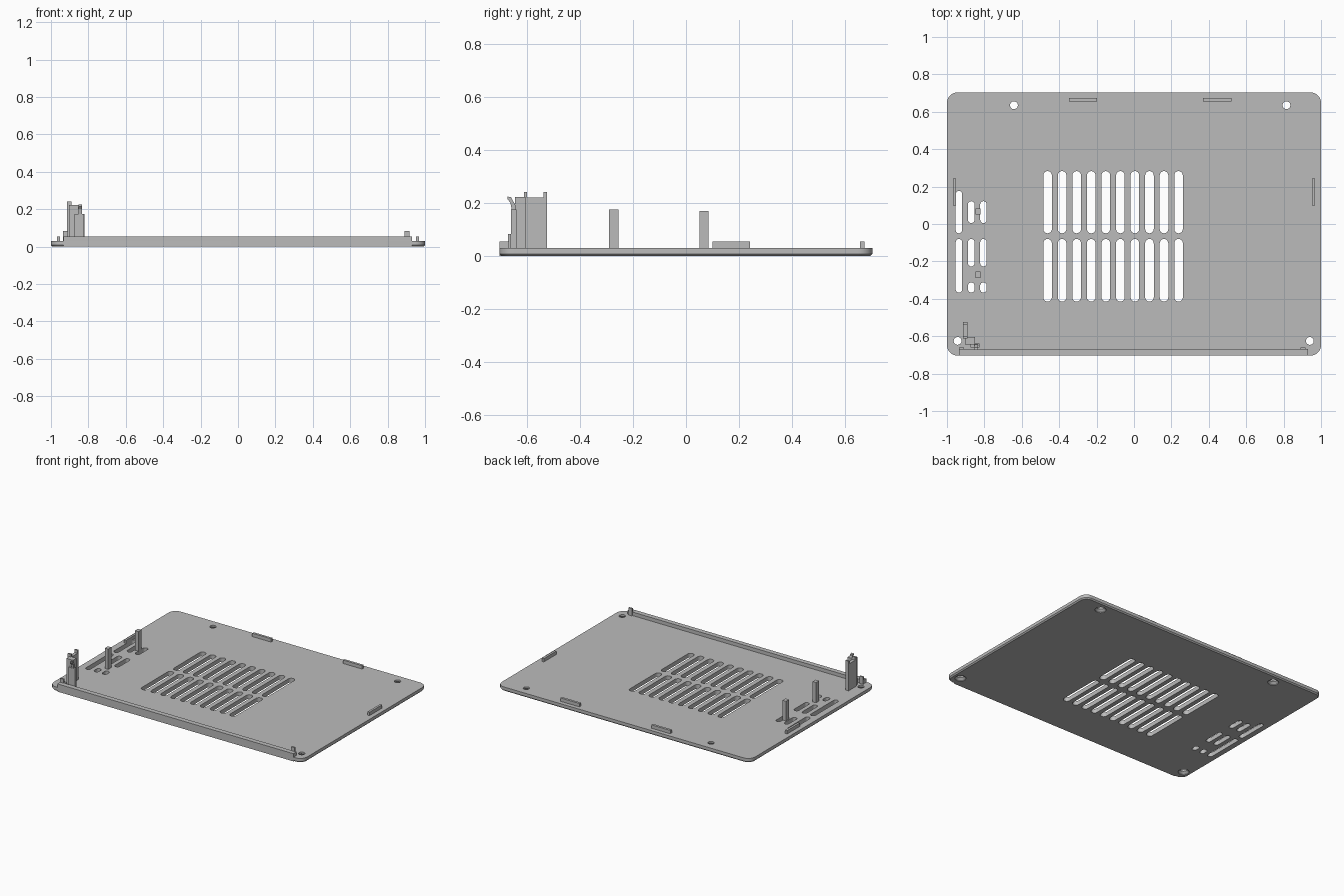
import bpy, bmesh, math
from mathutils import Matrix, Vector

if "Cube" in bpy.data.objects:
    bpy.data.objects.remove(bpy.data.objects["Cube"], do_unlink=True)

grey = bpy.data.materials.new("plain_grey")
grey.use_nodes = True
COLOUR = (0.5, 0.5, 0.5, 1)
grey.diffuse_color = COLOUR
grey.node_tree.nodes["Principled BSDF"].inputs["Base Color"].default_value = COLOUR

DECK = 0.03      # top of the plate
SUNK = 0.025     # how far raised parts start below the deck


def finish(name, bm):
    bmesh.ops.recalc_face_normals(bm, faces=bm.faces)
    mesh = bpy.data.meshes.new(name)
    bm.to_mesh(mesh)
    bm.free()
    mesh.materials.append(grey)
    obj = bpy.data.objects.new(name, mesh)
    bpy.context.collection.objects.link(obj)
    return obj


def add_box(bm, x0, x1, y0, y1, z0, z1):
    size = Matrix.Diagonal((x1 - x0, y1 - y0, z1 - z0, 1))
    centre = Vector((x0 + x1, y0 + y1, z0 + z1)) / 2
    bmesh.ops.create_cube(bm, size=1, matrix=Matrix.Translation(centre) @ size)


def box(name, x0, x1, y0, y1, top, bottom=SUNK):
    bm = bmesh.new()
    add_box(bm, x0, x1, y0, y1, bottom, top)
    return finish(name, bm)


def extrude(bm, points, direction):
    face = bm.faces.new([bm.verts.new(p) for p in points])
    result = bmesh.ops.extrude_face_region(bm, geom=[face])
    moved = [v for v in result["geom"] if isinstance(v, bmesh.types.BMVert)]
    bmesh.ops.translate(bm, verts=moved, vec=direction)


def add_slot(bm, x, y0, y1, width):
    r, steps, points = width / 2, 8, []
    for y, start in ((y1 - r, 0), (y0 + r, math.pi)):
        for i in range(steps + 1):
            a = start + math.pi * i / steps
            points.append((x + r * math.cos(a), y + r * math.sin(a), -0.05))
    extrude(bm, points, (0, 0, 0.15))


def add_screw_hole(bm, x, y):
    # countersunk from below: lathe rings joined into a closed plug
    rings = []
    for r, z in ((0.036, -0.05), (0.036, 0.004), (0.021, 0.018), (0.021, 0.1)):
        rings.append([bm.verts.new((x + r * math.cos(a), y + r * math.sin(a), z))
                      for a in (math.tau * i / 24 for i in range(24))])
    for low, high in zip(rings, rings[1:]):
        for i in range(24):
            j = (i + 1) % 24
            bm.faces.new((low[i], low[j], high[j], high[i]))
    bm.faces.new(rings[0][::-1])
    bm.faces.new(rings[-1])


# Base plate: rounded corners, chamfered bottom edge
bm = bmesh.new()
add_box(bm, -1, 1, -0.703, 0.703, 0, DECK)
upright = [e for e in bm.edges if abs(e.verts[0].co.z - e.verts[1].co.z) > 0.01]
bmesh.ops.bevel(bm, geom=upright, offset=0.055, segments=8, profile=0.5,
                affect="EDGES")
rim = [e for e in bm.edges if all(v.co.z < 0.001 for v in e.verts)]
bmesh.ops.bevel(bm, geom=rim, offset=0.008, segments=1, affect="EDGES")
plate = finish("base_plate", bm)

# Vent slots and screw holes
bm = bmesh.new()
for i in range(10):
    x = -0.462 + 0.0778 * i
    add_slot(bm, x, -0.05, 0.283, 0.046)
    add_slot(bm, x, -0.415, -0.08, 0.046)
for y0, y1 in ((-0.05, 0.177), (-0.367, -0.08)):
    add_slot(bm, -0.936, y0, y1, 0.035)
for x in (-0.87, -0.805):
    for y0, y1 in ((0.005, 0.122), (-0.227, -0.08), (-0.367, -0.312)):
        add_slot(bm, x, y0, y1, 0.035)
for x, y in ((-0.642, 0.635), (0.815, 0.635), (-0.943, -0.625), (0.94, -0.625)):
    add_screw_hole(bm, x, y)
cutter = finish("vent_cutter", bm)
cutter.hide_render = True

cut = plate.modifiers.new("vents", "BOOLEAN")
cut.operation = "DIFFERENCE"
cut.solver = "EXACT"
cut.object = cutter
bpy.context.view_layer.objects.active = plate
plate.select_set(True)
bpy.ops.object.modifier_apply(modifier=cut.name)
bpy.data.objects.remove(cutter, do_unlink=True)
bpy.ops.object.shade_smooth_by_angle(angle=math.radians(30))

# Front lip and its end clips
box("front_lip", -0.933, 0.93, -0.703, -0.668, 0.055, 0)
box("right_lip_clip", -0.935, -0.908, -0.672, -0.66, 0.082)
box("left_lip_clip", 0.89, 0.917, -0.672, -0.66, 0.082)

# Locating tabs along the back and sides
box("back_tab_right", -0.347, -0.198, 0.656, 0.673, 0.054)
box("back_tab_left", 0.37, 0.52, 0.656, 0.673, 0.054)
box("side_tab_right", -0.968, -0.952, 0.1, 0.242, 0.054)
box("side_tab_left", 0.952, 0.968, 0.1, 0.242, 0.054)

# Support pins between the side vents
box("back_pin", -0.848, -0.821, 0.05, 0.084, 0.17)
box("front_pin", -0.848, -0.821, -0.29, -0.255, 0.175)

# Corner bracket: pronged wall, block, low plate and snap hook
bm = bmesh.new()
wall = [(-0.525, SUNK), (-0.525, 0.242), (-0.537, 0.242), (-0.537, 0.22),
        (-0.6, 0.22), (-0.6, 0.242), (-0.612, 0.242), (-0.612, SUNK)]
extrude(bm, [(-0.915, y, z) for y, z in wall], (0.024, 0, 0))
finish("bracket_wall", bm)
box("bracket_block", -0.903, -0.85, -0.645, -0.605, 0.223)
box("bracket_plate", -0.875, -0.825, -0.661, -0.64, 0.175)
bm = bmesh.new()
hook = [(-0.643, 0.16), (-0.643, 0.19), (-0.66, 0.222), (-0.674, 0.224),
        (-0.674, 0.215), (-0.662, 0.2), (-0.655, 0.16)]
extrude(bm, [(-0.853, y, z) for y, z in hook], (0.018, 0, 0))
finish("bracket_hook", bm)
